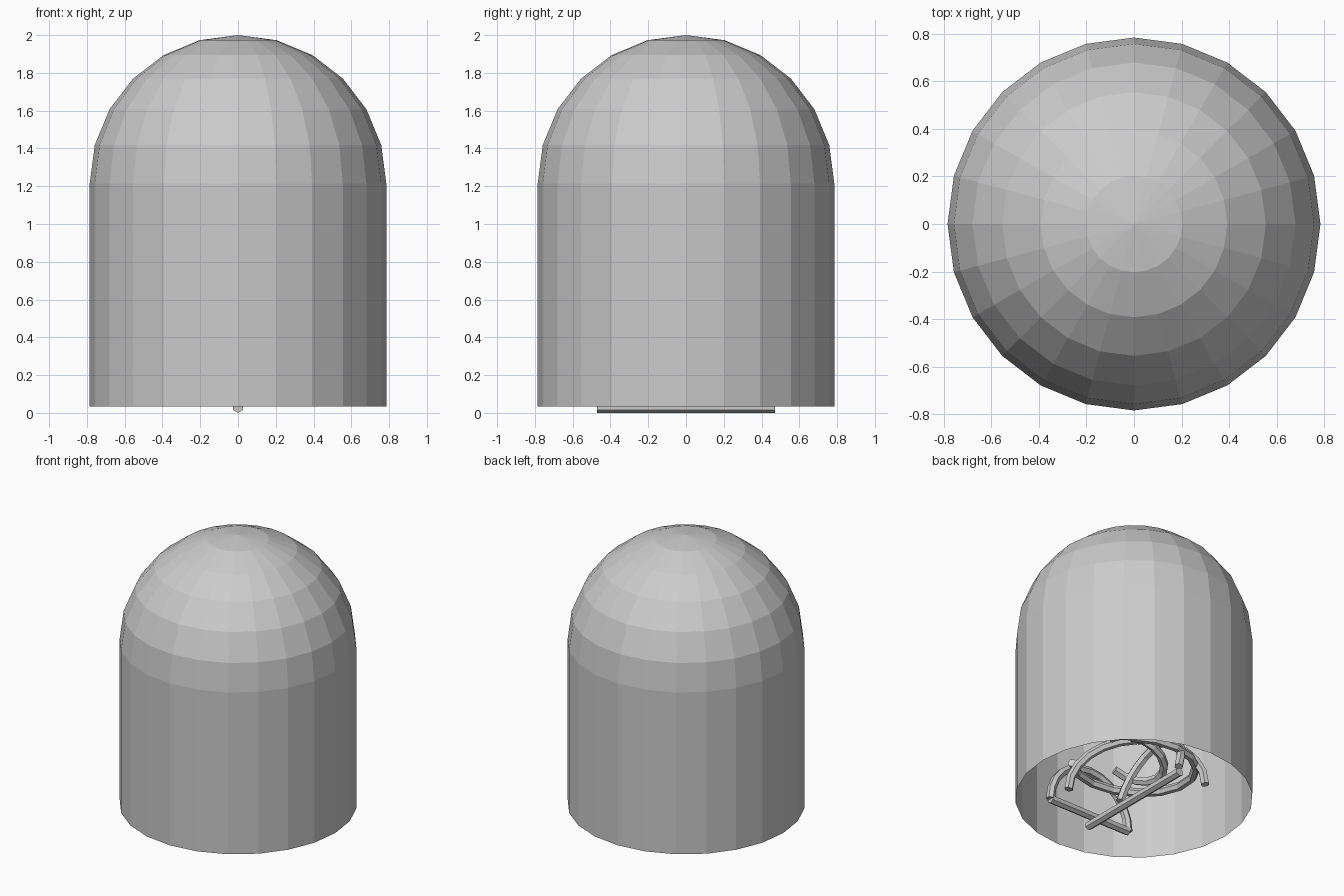
import bpy, bmesh
from math import sin, cos, pi, radians
from mathutils import Vector

cube = bpy.data.objects.get("Cube")
if cube:
    bpy.data.objects.remove(cube, do_unlink=True)

RADIUS = 0.785
SIDES = 24
BASE = 0.035
SHOULDER = 2 - RADIUS
ROD = 0.03


def add_object(name, data):
    obj = bpy.data.objects.new(name, data)
    bpy.context.collection.objects.link(obj)
    return obj


def add_bar(name, center, length, direction):
    """Straight six-sided rod with an edge facing down."""
    bpy.ops.mesh.primitive_cylinder_add(vertices=6, radius=ROD, depth=length, location=center)
    bar = bpy.context.object
    bar.name = name
    bar.rotation_euler = (pi / 2, 0, pi / 2 if direction == "x" else 0)
    return bar


def add_arc(name, center, across, rise, start=0, end=180, steps=12):
    """Bent six-sided rod following part of an ellipse."""
    curve = bpy.data.curves.new(name, "CURVE")
    curve.dimensions = "3D"
    curve.bevel_depth = ROD
    curve.bevel_resolution = 1
    curve.use_fill_caps = True
    closed = end - start == 360
    count = steps if closed else steps + 1
    spline = curve.splines.new("POLY")
    spline.points.add(count - 1)
    spline.use_cyclic_u = closed
    spline.use_smooth = False
    for i, point in enumerate(spline.points):
        a = radians(start + (end - start) * i / steps)
        co = Vector(center) + Vector(across) * cos(a) + Vector(rise) * sin(a)
        point.co = (*co, 1)
    return add_object(name, curve)


# Open-bottomed faceted dome: straight wall and hemispherical cap
bm = bmesh.new()
profile = [(RADIUS, BASE)]
for i in range(7):
    a = i * pi / 12
    profile.append((RADIUS * cos(a), SHOULDER + RADIUS * sin(a)))
verts = [bm.verts.new((r, 0, z)) for r, z in profile]
edges = [bm.edges.new(pair) for pair in zip(verts, verts[1:])]
bmesh.ops.spin(bm, geom=verts + edges, axis=(0, 0, 1), cent=(0, 0, 0),
               angle=2 * pi, steps=SIDES)
bmesh.ops.remove_doubles(bm, verts=bm.verts, dist=0.0005)
bmesh.ops.recalc_face_normals(bm, faces=bm.faces)
dome_mesh = bpy.data.meshes.new("dome")
bm.to_mesh(dome_mesh)
bm.free()
add_object("dome", dome_mesh)

# Straight rods at the bottom of the inner frame
add_bar("lower_rod", (0, 0, ROD), 0.94, "y")
add_bar("front_rod", (0, -0.46, 0.11), 0.67, "x")

# Bent rods of the inner frame
add_arc("front_arch", (0, -0.46, 0.11), (0.335, 0, 0), (0, 0, 0.335))
add_arc("diagonal_arch", (0, 0.03, 0.11), (0.325, -0.315, 0), (0, 0, 0.36))
add_arc("middle_hoop", (0, 0, 0.29), (0.3, -0.28, 0.03), (0.25, 0.27, 0), 90, 360)
add_arc("inner_hoop", (0, 0, 0.34), (0.2, 0, 0.08), (0, 0.2, 0), 0, 270)
add_arc("side_arch", (-0.05, 0.1, 0.12), (0, 0.3, 0), (-0.1, 0, 0.35))
